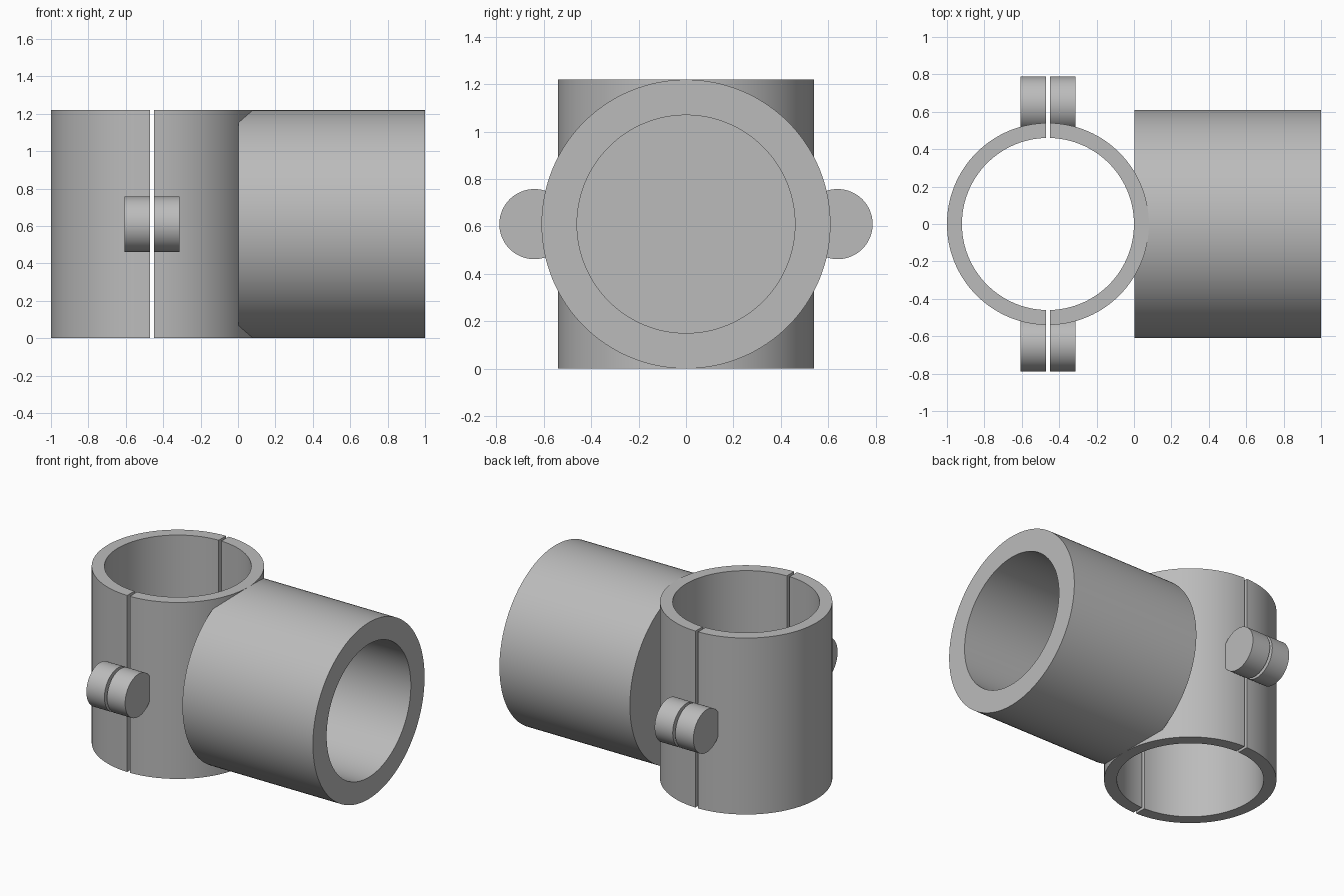
import bpy, bmesh
from math import sin, cos, pi, asin
from mathutils import Matrix, Vector

if "Cube" in bpy.data.objects:
    bpy.data.objects.remove(bpy.data.objects["Cube"], do_unlink=True)

HEIGHT = 1.22
MID = HEIGHT / 2
CLAMP_X = -0.46
OUTER, INNER = 0.54, 0.46
GAP = 0.01          # half the width of the split

grey = bpy.data.materials.new("plain grey")
grey.use_nodes = True
grey.diffuse_color = (0.5, 0.5, 0.5, 1)
grey.node_tree.nodes["Principled BSDF"].inputs["Base Color"].default_value = (0.5, 0.5, 0.5, 1)


def finish(bm, name):
    bmesh.ops.recalc_face_normals(bm, faces=bm.faces)
    mesh = bpy.data.meshes.new(name)
    bm.to_mesh(mesh)
    bm.free()
    mesh.materials.append(grey)
    obj = bpy.data.objects.new(name, mesh)
    bpy.context.collection.objects.link(obj)
    bpy.ops.object.select_all(action='DESELECT')
    obj.select_set(True)
    bpy.context.view_layer.objects.active = obj
    bpy.ops.object.shade_smooth_by_angle(angle=pi / 6)
    return obj


def half_ring(name, side, steps=64):
    """Half of the split clamp, as a swept rectangle stopping short of the gap."""
    bm = bmesh.new()
    rows = []
    for i in range(steps + 1):
        row = []
        for r, z in ((OUTER, 0), (OUTER, HEIGHT), (INNER, HEIGHT), (INNER, 0)):
            end = pi / 2 - asin(GAP / r)
            a = end * (2 * i / steps - 1)
            row.append(bm.verts.new((CLAMP_X + side * r * cos(a), r * sin(a), z)))
        rows.append(row)
    for a, b in zip(rows, rows[1:]):
        for k in range(4):
            n = (k + 1) % 4
            bm.faces.new((a[k], a[n], b[n], b[k]))
    bm.faces.new(rows[0])
    bm.faces.new(rows[-1])
    return finish(bm, name)


def lug(name, side, y, radius=0.148, reach=0.148):
    """Half of a round lug lying along x, on one side of the gap."""
    bm = bmesh.new()
    centre = Vector((CLAMP_X + side * (GAP + reach) / 2, y, MID))
    bmesh.ops.create_cone(bm, cap_ends=True, segments=64, radius1=radius, radius2=radius,
                          depth=reach - GAP,
                          matrix=Matrix.Translation(centre) @ Matrix.Rotation(pi / 2, 4, 'Y'))
    return finish(bm, name)


def socket(name):
    """Round socket along x, closed where it meets the clamp."""
    bm = bmesh.new()
    profile = [(0.002, 0), (0.002, MID), (1, MID), (1, INNER), (0.082, INNER), (0.082, 0)]
    verts = [bm.verts.new((x, 0, MID + r)) for x, r in profile]
    edges = [bm.edges.new(pair) for pair in zip(verts, verts[1:])]
    bmesh.ops.spin(bm, geom=verts + edges, cent=(0, 0, MID), axis=(1, 0, 0),
                   angle=2 * pi, steps=128, use_merge=True)
    bmesh.ops.remove_doubles(bm, verts=bm.verts, dist=0.0001)
    return finish(bm, name)


# Split clamp with a pair of lugs at the front and back of each half
for label, side in (("left", 1), ("right", -1)):
    half_ring(f"{label}_clamp_half", side)
    for place, y in (("front", -0.64), ("back", 0.64)):
        lug(f"{label}_{place}_lug", side, y)

# Horizontal socket joined to the left half
socket("side_socket")
